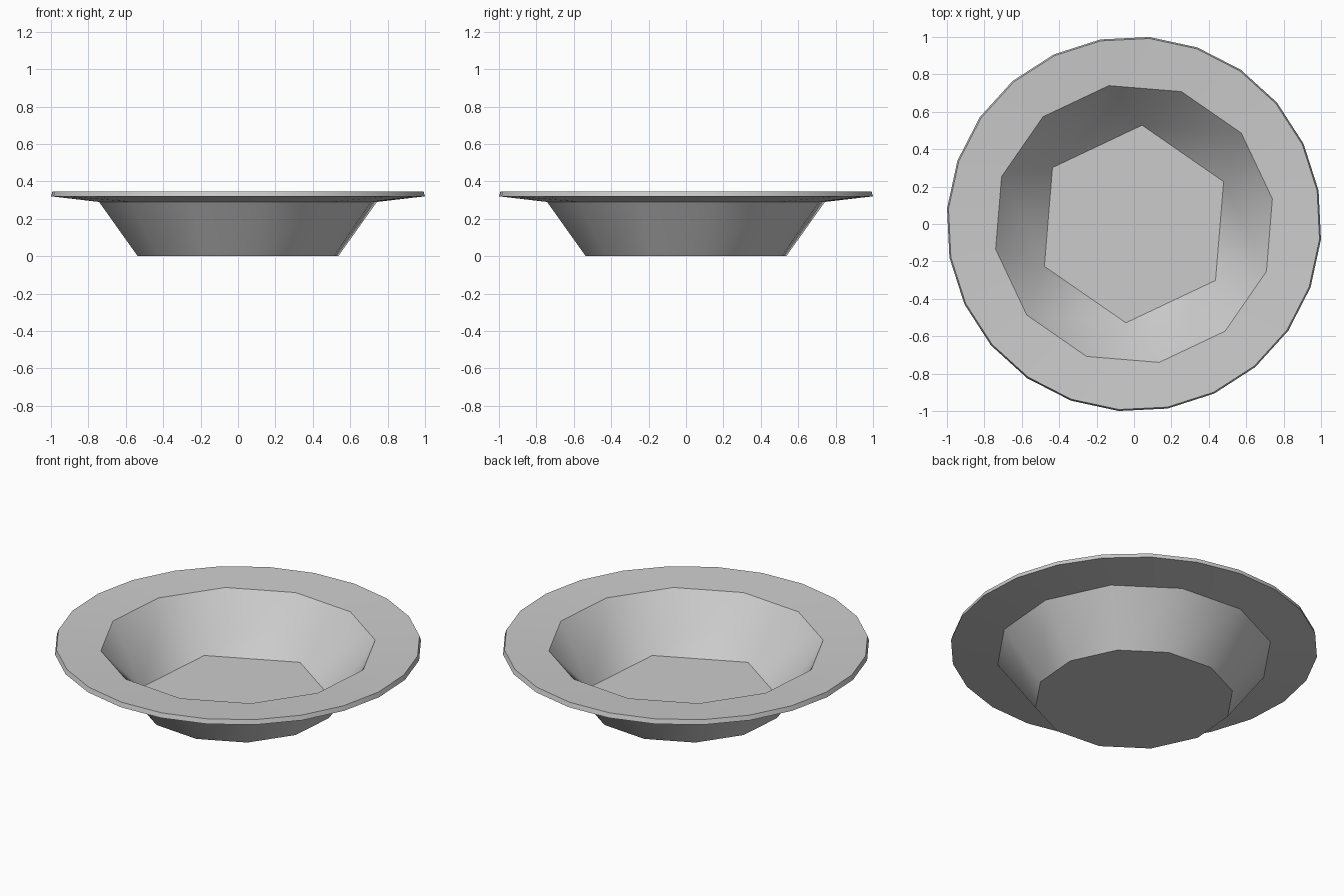
import bpy
import bmesh
import math

cube = bpy.data.objects.get("Cube")
if cube:
    bpy.data.objects.remove(cube, do_unlink=True)

TURN = 10.3  # degrees the whole bowl is turned about z


def ring(bm, sides, radius, z, shift=0.0):
    """Regular polygon of vertices; returns it with its starting angle."""
    verts = []
    for i in range(sides):
        a = math.radians(TURN + shift + 360 * i / sides)
        verts.append(bm.verts.new((radius * math.cos(a), radius * math.sin(a), z)))
    return verts, shift


def bridge(bm, ring_a, ring_b):
    """Join two rings of any side counts, advancing to the nearer edge middle."""
    (a, shift_a), (b, shift_b) = ring_a, ring_b
    i = j = 0
    while i < len(a) or j < len(b):
        mid_a = shift_a + 360 * (i + 0.5) / len(a) if i < len(a) else math.inf
        mid_b = shift_b + 360 * (j + 0.5) / len(b) if j < len(b) else math.inf
        va, vb = a[i % len(a)], b[j % len(b)]
        if mid_a < mid_b:
            i += 1
            bm.faces.new((va, a[i % len(a)], vb))
        else:
            j += 1
            bm.faces.new((va, b[j % len(b)], vb))


bm = bmesh.new()

# Profile from the underside of the base, round the rim, to the inner floor
rings = [
    ring(bm, 12, 0.545, 0.0),          # base
    ring(bm, 12, 0.755, 0.29),         # wall meets the flange below
    ring(bm, 24, 1.003, 0.32),         # lower rim edge
    ring(bm, 24, 0.995, 0.347),        # upper rim edge
    ring(bm, 12, 0.752, 0.332),        # inner lip
    ring(bm, 6, 0.53, 0.04, 15.0),     # inner floor
]
for lower, upper in zip(rings, rings[1:]):
    bridge(bm, lower, upper)
bm.faces.new(rings[0][0])
bm.faces.new(rings[-1][0])

# Merge coplanar triangles and point the faces outward
bmesh.ops.dissolve_limit(bm, angle_limit=0.001, verts=bm.verts[:], edges=bm.edges[:])
bmesh.ops.recalc_face_normals(bm, faces=bm.faces[:])

mesh = bpy.data.meshes.new("bowl")
bm.to_mesh(mesh)
bm.free()
bowl = bpy.data.objects.new("bowl", mesh)
bpy.context.collection.objects.link(bowl)

# Pale grey glaze
glaze = bpy.data.materials.new("pale grey")
glaze.use_nodes = True
colour = (0.6, 0.6, 0.6, 1.0)
glaze.diffuse_color = colour
glaze.node_tree.nodes["Principled BSDF"].inputs["Base Color"].default_value = colour
mesh.materials.append(glaze)

# Smooth walls with crisp edges at lip, rim and base
bpy.ops.object.select_all(action="DESELECT")
bowl.select_set(True)
bpy.context.view_layer.objects.active = bowl
bpy.ops.object.shade_smooth_by_angle(angle=math.radians(30))
